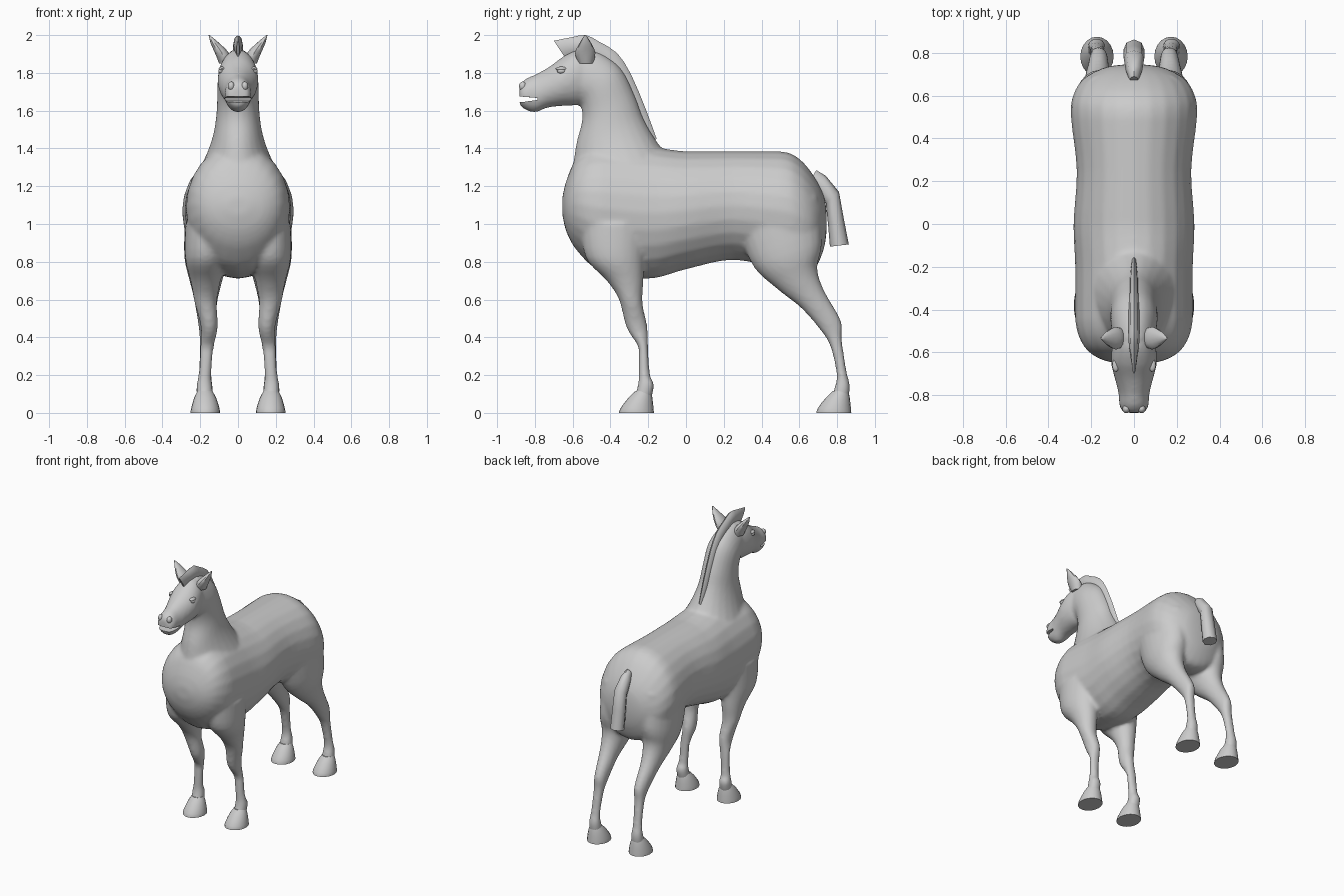
import bpy, bmesh
from math import sin, cos, pi
from mathutils import Vector

cube = bpy.data.objects.get("Cube")
if cube:
    bpy.data.objects.remove(cube)

grey = bpy.data.materials.new("plain_grey")
grey.use_nodes = True
grey.diffuse_color = (0.6, 0.6, 0.6, 1)
grey.node_tree.nodes["Principled BSDF"].inputs["Base Color"].default_value = grey.diffuse_color


def spline(a, b, c, d, t):
    """Smooth interpolation between b and c."""
    return [q + t * (r - p + t * (2 * p - 5 * q + 4 * r - s + t * (3 * (q - r) + s - p))) / 2
            if abs(r - q) > 0 else q for p, q, r, s in zip(a, b, c, d)]


def refine(sections, steps):
    last = len(sections) - 1
    result = []
    for i in range(last):
        around = [sections[min(max(i + k, 0), last)] for k in (-1, 0, 1, 2)]
        result += [spline(*around, step / steps) for step in range(steps)]
    return result + [sections[last]]


def loft(bm, sections, sides=24, steps=4, side=1, shift=0):
    """Skin of oval rings; a section is two points (y, z), half width, centre x."""
    rings = []
    for ya, za, yb, zb, width, x in refine(sections, steps):
        a, b = Vector((x * side, ya + shift, za)), Vector((x * side, yb + shift, zb))
        mid, half = (a + b) / 2, (a - b) / 2
        rings.append([bm.verts.new(mid + half * cos(2 * pi * k / sides)
                                   + Vector((width * sin(2 * pi * k / sides), 0, 0)))
                      for k in range(sides)])
    for low, high in zip(rings, rings[1:]):
        for k in range(sides):
            n = (k + 1) % sides
            bm.faces.new((low[k], low[n], high[n], high[k]))
    bm.faces.new(rings[0][::-1])
    bm.faces.new(rings[-1])


def centred(sections):
    return [s + (0,) for s in sections]


def finish(bm, name, angle=40):
    bmesh.ops.recalc_face_normals(bm, faces=bm.faces)
    mesh = bpy.data.meshes.new(name)
    bm.to_mesh(mesh)
    bm.free()
    mesh.materials.append(grey)
    obj = bpy.data.objects.new(name, mesh)
    bpy.context.collection.objects.link(obj)
    activate(obj)
    bpy.ops.object.shade_smooth_by_angle(angle=angle * pi / 180)
    return obj


def activate(obj):
    bpy.ops.object.select_all(action="DESELECT")
    obj.select_set(True)
    bpy.context.view_layer.objects.active = obj


torso = centred([
    (-.655, 1.14, -.655, 1.05, .06), (-.63, 1.24, -.63, .95, .16),
    (-.57, 1.36, -.57, .85, .235), (-.45, 1.42, -.45, .75, .275),
    (-.2, 1.41, -.2, .71, .275), (0, 1.385, 0, .76, .283),
    (.25, 1.385, .25, .81, .268), (.5, 1.385, .5, .76, .295),
    (.6, 1.345, .6, .74, .285), (.68, 1.25, .68, .76, .235),
    (.73, 1.15, .73, .87, .14), (.745, 1.05, .745, .97, .05)])
neck = centred([
    (-.64, 1.15, -.05, 1.3, .235), (-.6, 1.31, -.15, 1.43, .165),
    (-.58, 1.43, -.22, 1.55, .127), (-.55, 1.55, -.27, 1.68, .112),
    (-.56, 1.64, -.34, 1.82, .11), (-.6, 1.66, -.44, 1.9, .1),
    (-.63, 1.7, -.53, 1.93, .085)])
head = centred([
    (-.47, 1.9, -.52, 1.66, .07), (-.56, 1.925, -.57, 1.63, .1),
    (-.645, 1.89, -.655, 1.625, .107), (-.72, 1.835, -.735, 1.615, .088),
    (-.79, 1.795, -.8, 1.59, .072), (-.85, 1.768, -.85, 1.605, .068),
    (-.882, 1.735, -.882, 1.63, .05)])
front_leg = [
    (-.56, 1, -.2, 1, .115, .165), (-.53, .82, -.22, .82, .11, .17),
    (-.42, .7, -.225, .7, .08, .172), (-.355, .6, -.23, .58, .06, .172),
    (-.315, .45, -.205, .46, .045, .152), (-.25, .34, -.2, .34, .036, .165),
    (-.25, .2, -.19, .2, .034, .175), (-.255, .15, -.168, .15, .042, .178),
    (-.275, .07, -.185, .07, .045, .175)]
hind_leg = [
    (.28, .95, .7, 1.15, .13, .15), (.36, .77, .72, .9, .12, .165),
    (.49, .65, .695, .77, .088, .17), (.615, .55, .73, .65, .062, .17),
    (.725, .42, .82, .49, .043, .165), (.768, .34, .825, .39, .036, .168),
    (.798, .2, .85, .22, .034, .175), (.785, .13, .868, .145, .042, .175),
    (.77, .07, .86, .07, .045, .175)]

# Body, neck, head and legs fused into one smooth skin
bm = bmesh.new()
for part in (torso, neck, head):
    loft(bm, part)
for side in (1, -1):
    for leg in (front_leg, hind_leg):
        loft(bm, leg, side=side)
body = finish(bm, "body")
remesh = body.modifiers.new("fuse", "REMESH")
remesh.mode = "VOXEL"
remesh.voxel_size = 0.013
remesh.use_smooth_shade = True
smooth = body.modifiers.new("soften", "SMOOTH")
smooth.iterations = 5

# Mouth slit
bm = bmesh.new()
loft(bm, centred([(-.95, 1.68, -.95, 1.642, .2), (-.86, 1.675, -.86, 1.645, .2),
                  (-.785, 1.668, -.785, 1.656, .2)]), sides=12, steps=1)
cutter = finish(bm, "mouth_cutter")
cutter.hide_render = True
cut = body.modifiers.new("mouth", "BOOLEAN")
cut.operation = "DIFFERENCE"
cut.object = cutter
activate(body)
for name in ("fuse", "soften", "mouth"):
    bpy.ops.object.modifier_apply(modifier=name)
bpy.data.objects.remove(cutter)
bpy.ops.object.shade_smooth_by_angle(angle=40 * pi / 180)

# Hooves
hoof = [(-.355, 0, -.17, 0, .078, .173), (-.347, .025, -.172, .025, .075, .173),
        (-.305, .08, -.178, .08, .058, .174), (-.268, .115, -.185, .115, .04, .175)]
for side, label in ((1, "left"), (-1, "right")):
    for shift, end in ((0, "front"), (1.045, "hind")):
        bm = bmesh.new()
        loft(bm, hoof, sides=20, steps=2, side=side, shift=shift)
        finish(bm, f"{label}_{end}_hoof")

# Mane
bm = bmesh.new()
loft(bm, centred([
    (-.7, 1.97, -.64, 1.88, .008), (-.6, 1.99, -.57, 1.89, .022),
    (-.53, 2, -.52, 1.89, .026), (-.46, 1.965, -.5, 1.86, .026),
    (-.365, 1.905, -.44, 1.83, .025), (-.29, 1.79, -.37, 1.74, .023),
    (-.21, 1.6, -.3, 1.57, .02), (-.155, 1.45, -.22, 1.43, .012)]), sides=8, steps=2)
finish(bm, "mane", 50)

# Tail
bm = bmesh.new()
loft(bm, centred([
    (.69, 1.285, .65, 1.22, .02), (.74, 1.255, .69, 1.17, .038),
    (.81, 1.17, .74, 1.11, .048), (.835, 1.03, .752, 1, .05),
    (.862, .892, .762, .88, .05)]), sides=8, steps=1)
finish(bm, "tail", 50)

# Ears, eyes and nostrils
ear = [(-.57, 1.85, -.49, 1.85, .035, .065), (-.587, 1.905, -.48, 1.905, .037, .085),
       (-.565, 1.955, -.5, 1.955, .024, .12), (-.537, 2, -.53, 2, .003, .153)]


def bead(name, centre, size):
    bm = bmesh.new()
    bmesh.ops.create_uvsphere(bm, u_segments=16, v_segments=10, radius=1)
    bmesh.ops.scale(bm, vec=size, verts=bm.verts)
    bmesh.ops.translate(bm, vec=centre, verts=bm.verts)
    finish(bm, name)


for side, label in ((1, "left"), (-1, "right")):
    bm = bmesh.new()
    loft(bm, ear, sides=12, steps=3, side=side)
    finish(bm, f"{label}_ear")
    bead(f"{label}_eye", (side * .09, -.66, 1.81), (.014, .022, .014))
    bead(f"{label}_eyelid", (side * .085, -.66, 1.822), (.017, .03, .011))
    bead(f"{label}_nostril", (side * .036, -.864, 1.73), (.018, .02, .024))
